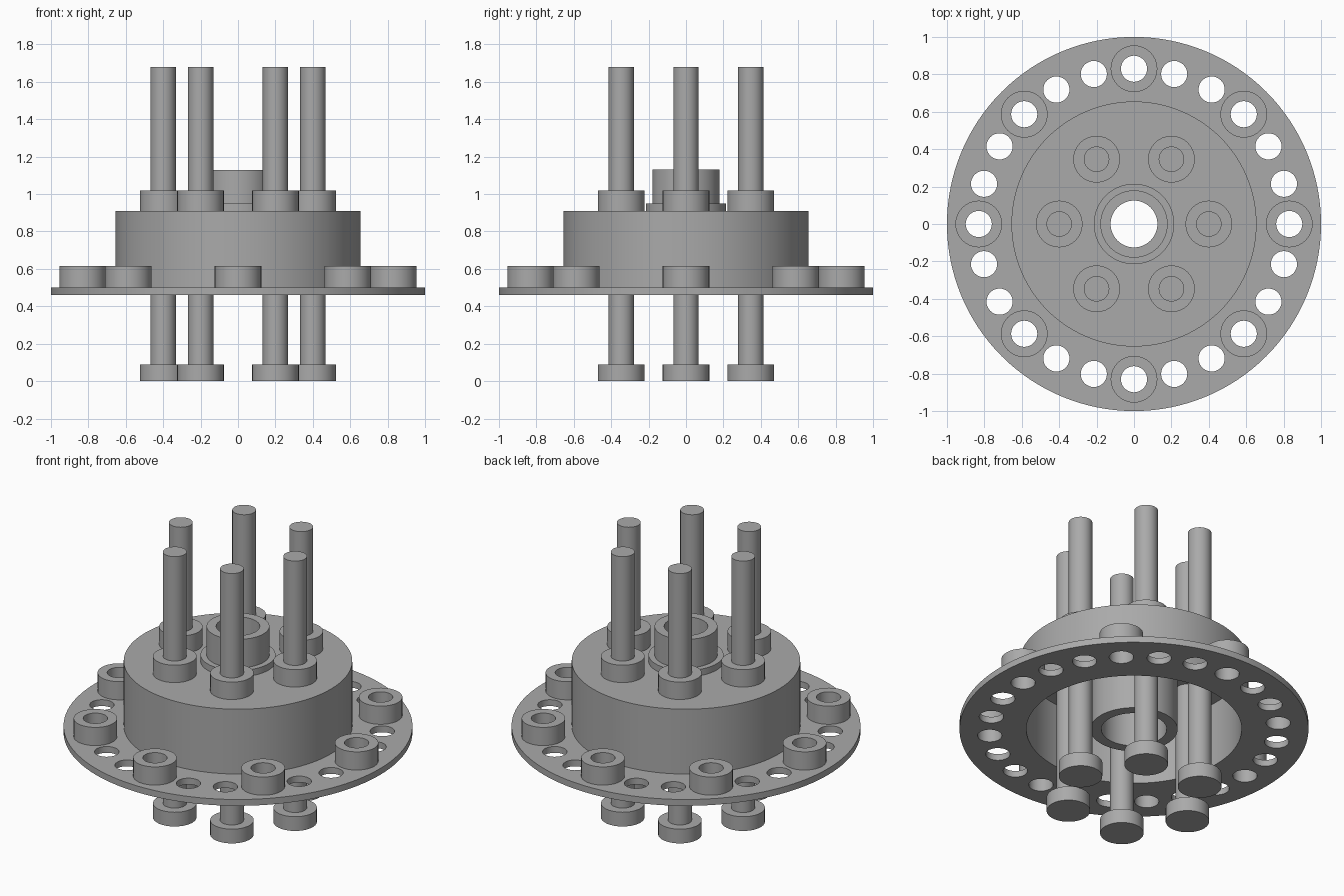
import bpy, bmesh, math
from mathutils import Matrix, Vector

cube = bpy.data.objects.get("Cube")
if cube:
    bpy.data.objects.remove(cube, do_unlink=True)

GREY = (0.4, 0.4, 0.4, 1)
metal = bpy.data.materials.new("plain grey metal")
metal.use_nodes = True
metal.diffuse_color = GREY
metal.node_tree.nodes["Principled BSDF"].inputs["Base Color"].default_value = GREY


def polar(radius, angle, z=0):
    return Vector((radius * math.cos(angle), radius * math.sin(angle), z))


def finish(bm, name):
    bmesh.ops.recalc_face_normals(bm, faces=bm.faces)
    mesh = bpy.data.meshes.new(name)
    bm.to_mesh(mesh)
    bm.free()
    mesh.materials.append(metal)
    obj = bpy.data.objects.new(name, mesh)
    bpy.context.collection.objects.link(obj)
    bpy.ops.object.select_all(action='DESELECT')
    obj.select_set(True)
    bpy.context.view_layer.objects.active = obj
    bpy.ops.object.shade_smooth_by_angle(angle=math.radians(30))
    return obj


def lathe(name, profile, sides, centre=(0, 0, 0)):
    """Spin a closed (radius, z) profile; points on the axis become poles."""
    bm = bmesh.new()
    verts = [bm.verts.new((r, 0, z)) for r, z in profile]
    edges = [bm.edges.new((v, verts[i - 1])) for i, v in enumerate(verts)
             if v.co.x > 0 or verts[i - 1].co.x > 0]
    bmesh.ops.spin(bm, geom=verts + edges, cent=(0, 0, 0), axis=(0, 0, 1),
                   angle=math.tau, steps=sides, use_merge=True)
    bmesh.ops.remove_doubles(bm, verts=bm.verts, dist=0.0001)
    bmesh.ops.translate(bm, verts=bm.verts, vec=centre)
    return finish(bm, name)


def ring_profile(inner, outer, z0, z1):
    return [(inner, z0), (outer, z0), (outer, z1), (inner, z1)]


# Dimensions shared between parts
HOLE_R, HOLE_CIRCLE = 0.07, 0.83
BOSS_R, POST_R, POST_CIRCLE = 0.125, 0.068, 0.4
PLATE_Z, PLATE_TOP, HUB_TOP = 0.46, 0.5, 0.91
CAVITY_R, HUB_R = 0.617, 0.655

# Flange plate: outline, centre opening and ring of holes, then thickened
bm = bmesh.new()
outlines = [(1.0, 0, 128), (CAVITY_R, 0, 96)]
centres = [Vector(), Vector()]
for i in range(24):
    outlines.append((HOLE_R, 0, 32))
    centres.append(polar(HOLE_CIRCLE, i * math.tau / 24))
for (radius, _, sides), c in zip(outlines, centres):
    bmesh.ops.create_circle(bm, radius=radius, segments=sides, cap_ends=False,
                            matrix=Matrix.Translation(c + Vector((0, 0, PLATE_Z))))
bmesh.ops.triangle_fill(bm, edges=bm.edges, use_beauty=True, normal=(0, 0, 1))
top = bmesh.ops.extrude_face_region(bm, geom=bm.faces[:], use_keep_orig=True)["geom"]
bmesh.ops.translate(bm, vec=(0, 0, PLATE_TOP - PLATE_Z),
                    verts=[g for g in top if isinstance(g, bmesh.types.BMVert)])
finish(bm, "flange_plate")

# Hollow hub with a central sleeve hanging inside
lathe("hub", [(CAVITY_R, PLATE_TOP), (HUB_R, PLATE_TOP), (HUB_R, HUB_TOP),
              (0.187, HUB_TOP), (0.187, PLATE_Z), (0.25, PLATE_Z),
              (0.25, 0.87), (CAVITY_R, 0.87)], 96)

# Stepped bushing on top of the hub
lathe("centre_bushing", [(0.125, HUB_TOP), (0.215, HUB_TOP), (0.215, 0.95),
                         (0.18, 0.95), (0.18, 1.13), (0.125, 1.13)], 64)

# Rim bosses around every third hole
for i in range(8):
    lathe(f"rim_boss_{i + 1}", ring_profile(HOLE_R, BOSS_R, PLATE_TOP, 0.615),
          32, polar(HOLE_CIRCLE, i * math.tau / 8))

# Headed posts passing through the hub, each with a collar
for i in range(6):
    spot = polar(POST_CIRCLE, i * math.tau / 6)
    lathe(f"post_{i + 1}", [(0, 0), (BOSS_R, 0), (BOSS_R, 0.09),
                            (POST_R, 0.09), (POST_R, 1.68), (0, 1.68)], 32, spot)
    lathe(f"post_collar_{i + 1}", ring_profile(POST_R, BOSS_R, HUB_TOP, 1.02), 32, spot)
